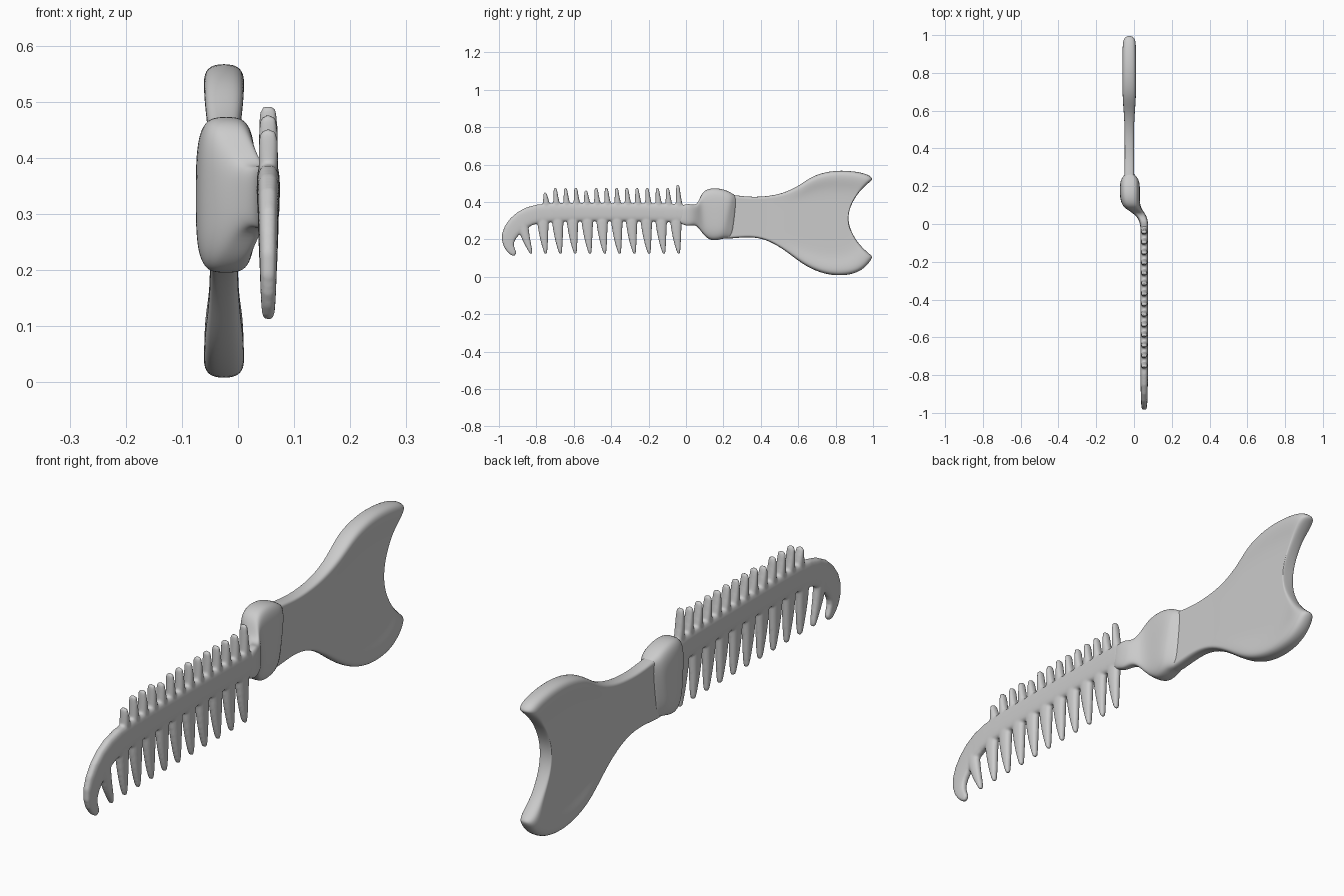
import bpy, bmesh, math
from mathutils import Vector

if "Cube" in bpy.data.objects:
    bpy.data.objects.remove(bpy.data.objects["Cube"])


def make_object(name, bm):
    bmesh.ops.recalc_face_normals(bm, faces=bm.faces)
    mesh = bpy.data.meshes.new(name)
    bm.to_mesh(mesh)
    bm.free()
    for p in mesh.polygons:
        p.use_smooth = True
    ob = bpy.data.objects.new(name, mesh)
    bpy.context.collection.objects.link(ob)
    return ob


def subdivide(ob, levels=2):
    m = ob.modifiers.new("subdivide", 'SUBSURF')
    m.levels = m.render_levels = levels


def bridge(bm, a, b):
    n = len(a)
    for i in range(n):
        bm.faces.new((a[i], a[(i + 1) % n], b[(i + 1) % n], b[i]))


def limb(bm, pts, power=3.2, sides=16):
    """Rounded-box tube through (x, y, z, half width, half thickness in x)."""
    rings = []
    for i, (x, y, z, hw, ht) in enumerate(pts):
        p, q = pts[max(i - 1, 0)], pts[min(i + 1, len(pts) - 1)]
        d = Vector((0, q[1] - p[1], q[2] - p[2])).normalized()
        side = Vector((0, -d.z, d.y))
        ring = []
        for k in range(sides):
            a = 2 * math.pi * (k + .5) / sides
            c, s = math.cos(a), math.sin(a)
            u = math.copysign(abs(c) ** (2 / power), c)
            v = math.copysign(abs(s) ** (2 / power), s)
            ring.append(bm.verts.new(Vector((x + ht * v, y, z)) + side * hw * u))
        rings.append(ring)
    for a, b in zip(rings, rings[1:]):
        bridge(bm, a, b)
    bm.faces.new(rings[0])
    bm.faces.new(rings[-1])


# Comb: spine curling into a hooked nose
CX = .054
bm = bmesh.new()
spine = [(.01, .335, .05, .021), (-.04, .34, .05, .021), (-.2, .345, .048, .021),
         (-.5, .345, .048, .021), (-.74, .345, .052, .021), (-.84, .33, .052, .02),
         (-.91, .28, .052, .018), (-.955, .215, .043, .016), (-.95, .16, .028, .014),
         (-.922, .125, .018, .012), (-.912, .116, .01, .009)]
limb(bm, [(CX,) + p for p in spine])

# Long lower teeth
for i in range(11):
    y = -.83 + .079 * i
    lean = .045 if i == 0 else .014
    limb(bm, [(CX, y - lean, .345, .037, .018), (CX, y - lean, .30, .033, .02),
              (CX, y - lean * .8, .24, .027, .018), (CX, y - lean * .4, .18, .019, .015),
              (CX, y, .135, .010, .012), (CX, y + .002, .12, .006, .009)], 2.4, 12)

# Short upper teeth
for i in range(14):
    y = -.75 + .0546 * i
    top = {0: .452, 4: .463, 13: .493}.get(i, .477)
    limb(bm, [(CX, y + .004, .35, .024, .018), (CX, y + .003, .39, .019, .018),
              (CX, y, .42, .014, .018), (CX, y - .003, top - .015, .010, .017),
              (CX, y - .004, top, .007, .013)], 2.4, 12)
comb = make_object("comb", bm)
subdivide(comb, 1)
m = comb.modifiers.new("fuse", 'REMESH')
m.mode = 'VOXEL'
m.voxel_size = .005
m.use_smooth_shade = True
m = comb.modifiers.new("soften", 'SMOOTH')
m.factor = .5
m.iterations = 3

# Offset neck swelling into the knob
bm = bmesh.new()
limb(bm, [(CX, -.04, .335, .045, .017), (CX, -.015, .333, .052, .021),
          (CX - .002, .012, .33, .061, .022), (.042, .038, .33, .053, .026),
          (.02, .062, .33, .06, .034), (-.005, .085, .33, .105, .042),
          (-.018, .11, .333, .134, .05), (-.022, .15, .335, .143, .054),
          (-.022, .195, .331, .136, .054), (-.022, .222, .325, .124, .05),
          (-.023, .245, .321, .117, .034), (-.024, .265, .319, .108, .022)], 3.6, 20)
subdivide(make_object("neck_and_knob", bm))

# Fishtail handle: stations of upper edge, lower edge, notch depth, rim half thickness
stations = [(.19, .44, .19, .205, 0, .025), (.24, .44, .24, .203, 0, .025),
            (.34, .425, .34, .215, 0, .024), (.44, .43, .43, .20, 0, .024),
            (.52, .447, .52, .148, 0, .025), (.60, .483, .59, .092, .005, .029),
            (.67, .537, .66, .045, .02, .035), (.75, .562, .74, .014, .04, .036),
            (.83, .570, .82, .004, .06, .036), (.91, .563, .90, .014, .09, .036),
            (.965, .550, .955, .045, .11, .035), (.99, .536, .985, .082, .125, .034),
            (1.0, .520, 1.0, .108, .135, .026)]
ts = [0, .03, .08, .13, .2, .35, .5, .65, .8, .87, .92, .97, 1]
HX, WEB = -.025, .025
bm = bmesh.new()
rings = []
for yt, zt, yb, zb, notch, rim in stations:
    front, back = [], []
    for t in ts:
        edge = min(t, 1 - t)
        blend = min(max((edge - .08) / .12, 0), 1)
        h = rim + (min(WEB, rim) - rim) * blend
        if edge == 0:
            h *= .6
        y = yt + (yb - yt) * t - notch * (1 - (2 * t - 1) ** 2)
        z = zt + (zb - zt) * t
        front.append(bm.verts.new((HX + h, y, z)))
        back.append(bm.verts.new((HX - h, y, z)))
    rings.append(front + back[::-1])
for a, b in zip(rings, rings[1:]):
    bridge(bm, a, b)
for ring in (rings[0], rings[-1]):
    n = len(ring)
    for i in range(len(ts) - 1):
        bm.faces.new((ring[i], ring[i + 1], ring[n - 2 - i], ring[n - 1 - i]))
subdivide(make_object("fishtail_handle", bm))
